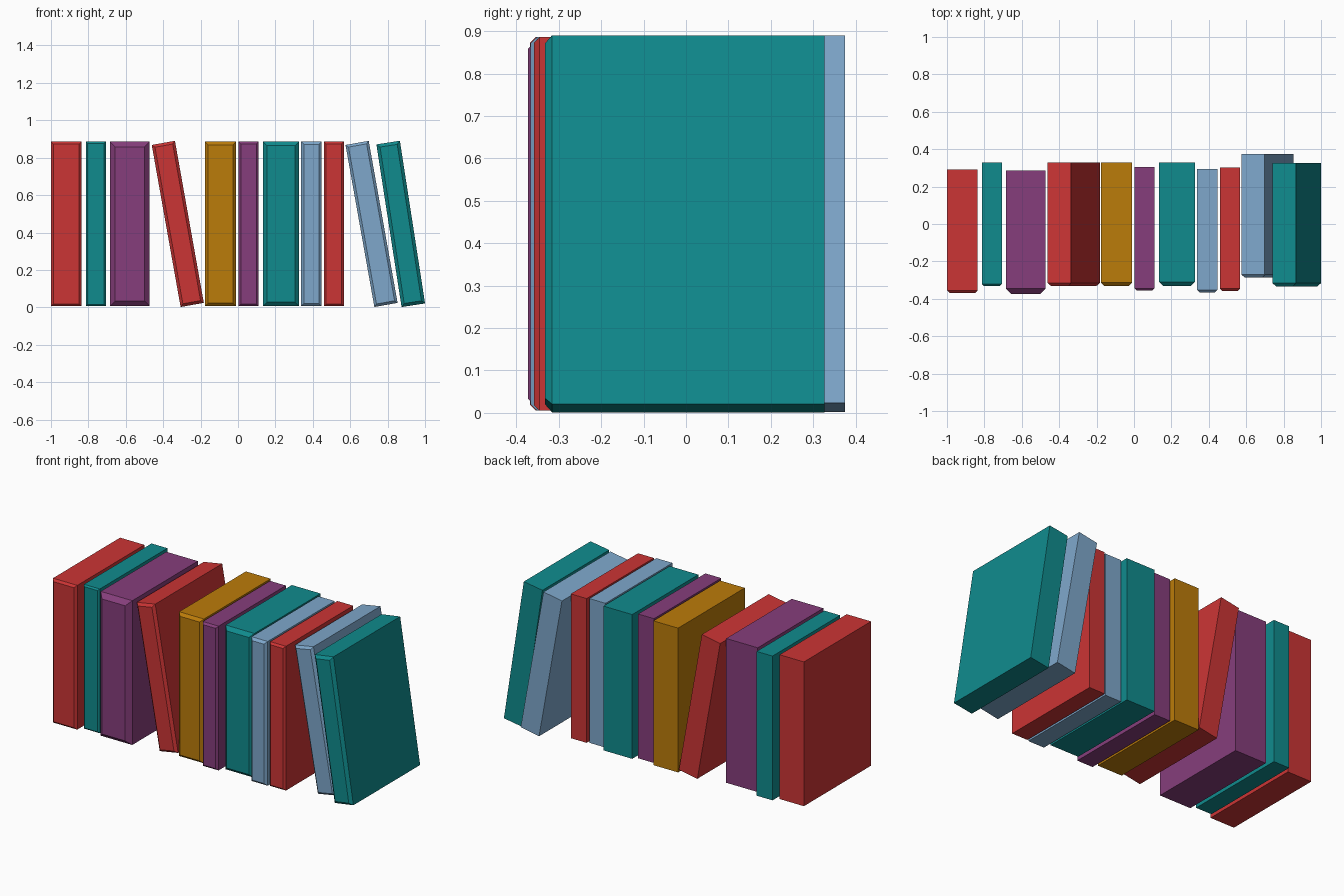
import bpy, bmesh
from math import radians
from mathutils import Matrix

if "Cube" in bpy.data.objects:
    bpy.data.objects.remove(bpy.data.objects["Cube"])

HEIGHT, DEPTH, MID_Z = 0.88, 0.66, 0.446


def material(name, rgb):
    m = bpy.data.materials.new(name)
    m.diffuse_color = (*rgb, 1)
    m.use_nodes = True
    m.node_tree.nodes["Principled BSDF"].inputs["Base Color"].default_value = m.diffuse_color
    return m


MATS = {
    "red": material("red", (0.60, 0.035, 0.035)),
    "teal": material("teal", (0.005, 0.26, 0.27)),
    "purple": material("purple", (0.24, 0.048, 0.20)),
    "gold": material("gold", (0.50, 0.20, 0.003)),
    "blue": material("blue", (0.21, 0.39, 0.60)),
}


# Book: a block with a chamfer around its spine (front face), optionally leaning left
def book(i, color, x0, x1, front, chamfer, width=None, lean=0):
    bm = bmesh.new()
    w = width or x1 - x0
    bmesh.ops.create_cube(bm, size=1)
    bmesh.ops.scale(bm, vec=(w, DEPTH, HEIGHT), verts=bm.verts)
    spine = min(bm.faces, key=lambda f: f.calc_center_median().y)
    bmesh.ops.bevel(bm, geom=list(spine.edges), offset=chamfer,
                    offset_type='OFFSET', segments=1, affect='EDGES')
    bmesh.ops.rotate(bm, verts=bm.verts, matrix=Matrix.Rotation(radians(-lean), 3, 'Y'))
    bmesh.ops.recalc_face_normals(bm, faces=bm.faces)
    me = bpy.data.meshes.new(f"book_{i:02d}")
    bm.to_mesh(me)
    bm.free()
    me.materials.append(MATS[color])
    ob = bpy.data.objects.new(f"book_{i:02d}_{color}", me)
    ob.location = ((x0 + x1) / 2, front + DEPTH / 2, MID_Z)
    bpy.context.collection.objects.link(ob)


# Row of books: colour, left x, right x, spine y, chamfer, [thickness, lean angle]
BOOKS = [
    ("red", -1.0, -0.836, -0.368, 0.013),
    ("teal", -0.814, -0.707, -0.331, 0.009),
    ("purple", -0.685, -0.472, -0.373, 0.028),
    ("red", -0.462, -0.182, -0.331, 0.015, 0.126, 10.1),
    ("gold", -0.177, -0.010, -0.331, 0.017),
    ("purple", 0.003, 0.110, -0.356, 0.012),
    ("teal", 0.133, 0.327, -0.331, 0.022),
    ("blue", 0.338, 0.447, -0.367, 0.015),
    ("red", 0.459, 0.566, -0.358, 0.012),
    ("blue", 0.574, 0.854, -0.285, 0.014, 0.126, 10.1),
    ("teal", 0.740, 1.0, -0.333, 0.017, 0.127, 8.8),
]
for i, args in enumerate(BOOKS, 1):
    book(i, *args)
